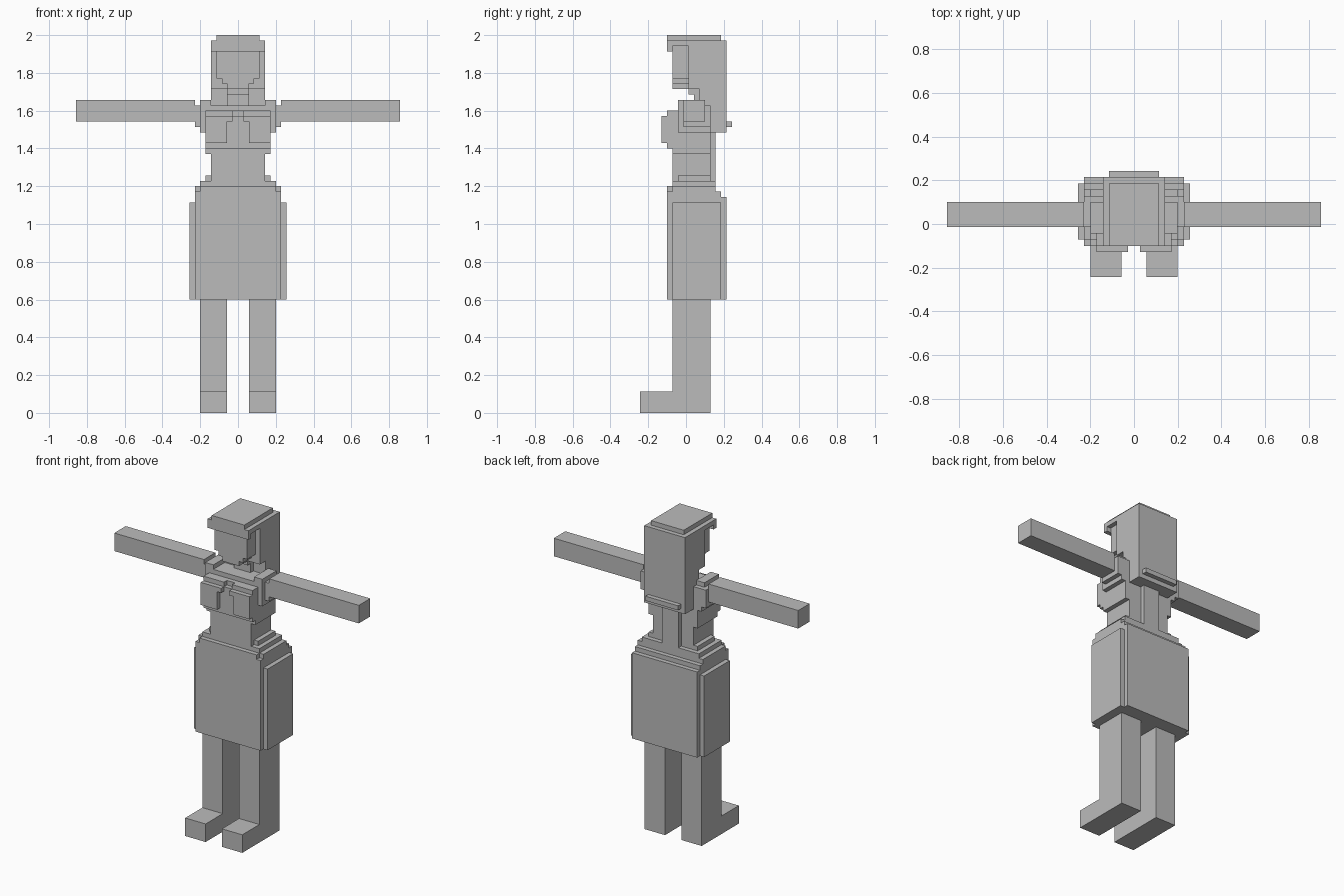
import bpy, bmesh
from mathutils import Vector

if "Cube" in bpy.data.objects:
    bpy.data.objects.remove(bpy.data.objects["Cube"])

U = 2 / 70      # block size
Y_MID = 8.5     # depth centre in blocks
parts = {}      # part name -> set of filled blocks


def box(part, x, y, z):
    """Fill a block range and its mirror image across x = 0."""
    cells = parts.setdefault(part, set())
    for i in range(*x):
        for j in range(*y):
            for k in range(*z):
                cells.update(((i, j, k), (-1 - i, j, k)))


def build(name, cells, solid, material):
    """Make the outer skin of a part, leaving out faces hidden by other parts."""
    bm = bmesh.new()
    verts = {}

    def vert(p):
        p = tuple(p)
        if p not in verts:
            verts[p] = bm.verts.new(Vector((p[0], p[1] - Y_MID, p[2])) * U)
        return verts[p]

    for cell in sorted(cells):
        for axis in range(3):
            a, b = (axis + 1) % 3, (axis + 2) % 3
            for sign in (1, -1):
                other = list(cell)
                other[axis] += sign
                if tuple(other) in solid:
                    continue
                corners = []
                for da, db in ((0, 0), (1, 0), (1, 1), (0, 1)):
                    p = list(cell)
                    p[axis] += sign > 0
                    p[a] += da
                    p[b] += db
                    corners.append(vert(p))
                bm.faces.new(corners[::sign])
    # Merge the block faces into large flat ones
    bmesh.ops.dissolve_limit(bm, angle_limit=0.02, verts=bm.verts[:], edges=bm.edges[:])
    mesh = bpy.data.meshes.new(name)
    bm.to_mesh(mesh)
    bm.free()
    mesh.materials.append(material)
    bpy.context.collection.objects.link(bpy.data.objects.new(name, mesh))


# Legs and feet
box("legs", (2, 7), (6, 13), (0, 21))
box("feet", (2, 7), (0, 6), (0, 4))

# Skirt with raised side panels and a stepped top
for i in range(2):
    box("skirt", (0, 8 + i), (5 + i, 16 - i), (21, 40 - i))
for i in range(3):
    step = min(i, 1)
    box("skirt", (0, 8 - step), (5 + i // 2, 15 - step), (40 + i, 41 + i))
box("skirt", (7, 8), (6, 14), (41, 42))

# Waist with hips and a raised spine
box("waist", (0, 6), (7, 13), (43, 44))
box("waist", (0, 5), (6, 13), (43, 48))
box("waist", (0, 2), (13, 14), (43, 52))

# Chest, with a stepped front and a neckline notch
box("chest", (0, 6), (6, 13), (48, 56))
for i in range(2):
    box("chest", (i, 6), (5, 6), (49, 55 + i))
    box("chest", (2 - i, 6), (4, 5), (50 + 4 * i, 55))

# Shoulders and arms
box("shoulders", (0, 7), (7, 13), (52, 57))
box("shoulders", (5, 7), (7, 12), (57, 58))
box("shoulders", (7, 8), (8, 13), (53, 57))
box("arms", (8, 30), (8, 12), (54, 58))

# Neck, and face with a tapering jaw
for i in range(2):
    box("neck", (0, 2), (10 - i, 11), (57 + 2 * i, 60))
for w in (2, 3, 4):
    box("face", (0, w), (6, 9), (58 + w, 68))

# Hair: each layer reaches further forward as it rises
for front, bottom in ((13, 52), (11, 57), (9, 60), (6, 68)):
    box("hair", (0, 5), (front, 16), (bottom, 69))
box("hair", (0, 5), (5, 6), (67, 69))
box("hair", (0, 4), (16, 17), (53, 54))
box("hair_top", (0, 4), (5, 15), (69, 70))

grey = bpy.data.materials.new("grey")
grey.diffuse_color = (0.5, 0.5, 0.5, 1)
grey.use_nodes = True
grey.node_tree.nodes["Principled BSDF"].inputs["Base Color"].default_value = grey.diffuse_color

solid = set().union(*parts.values())
taken = set()
for name, cells in parts.items():
    build(name, cells - taken, solid, grey)
    taken |= cells
